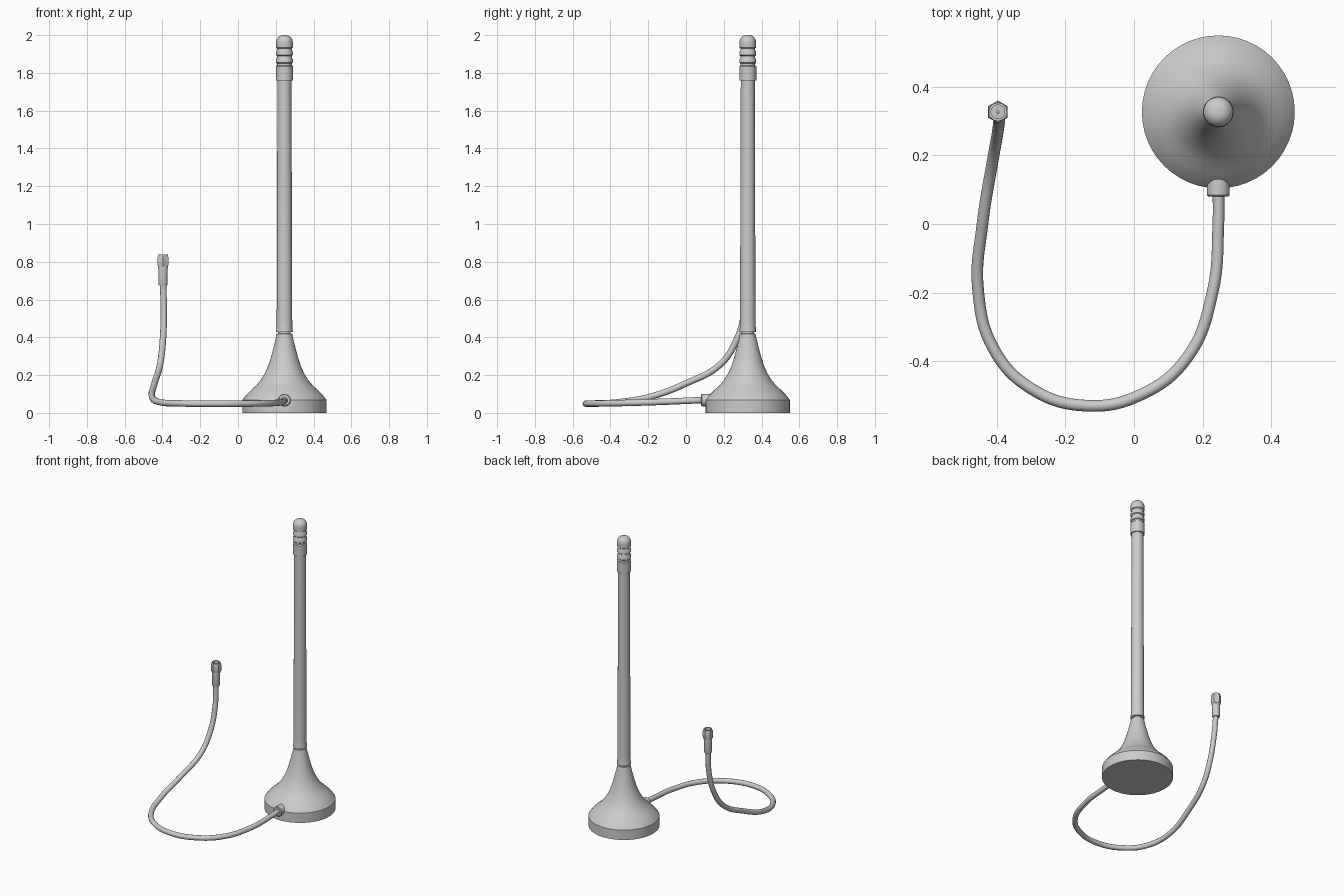
import bpy, bmesh, math
from mathutils import Matrix, Vector

if "Cube" in bpy.data.objects:
    bpy.data.objects.remove(bpy.data.objects["Cube"])

BX, BY = 0.246, 0.327      # base / mast axis
PX, PY = -0.397, 0.327     # plug axis


def finish(ob, angle=35):
    bpy.ops.object.select_all(action='DESELECT')
    ob.select_set(True)
    bpy.context.view_layer.objects.active = ob
    bpy.ops.object.shade_smooth_by_angle(angle=math.radians(angle))


def lathe(name, profile, loc, sides=48, turn=0.0, rot=None, closed=False):
    """Revolve (radius, height) points around z; zero radius makes a pole."""
    bm = bmesh.new()
    rings = []
    for r, z in profile:
        if r == 0:
            rings.append([bm.verts.new((0, 0, z))] * sides)
        else:
            rings.append([bm.verts.new((r * math.cos(turn + math.tau * i / sides),
                                        r * math.sin(turn + math.tau * i / sides), z))
                          for i in range(sides)])
    pairs = list(zip(rings, rings[1:]))
    if closed:
        pairs.append((rings[-1], rings[0]))
    for a, b in pairs:
        for i in range(sides):
            j = (i + 1) % sides
            bm.faces.new(list(dict.fromkeys((a[i], a[j], b[j], b[i]))))
    bmesh.ops.recalc_face_normals(bm, faces=bm.faces)
    if rot:
        bmesh.ops.transform(bm, matrix=rot, verts=bm.verts)
    me = bpy.data.meshes.new(name)
    bm.to_mesh(me)
    bm.free()
    ob = bpy.data.objects.new(name, me)
    ob.location = loc
    bpy.context.collection.objects.link(ob)
    finish(ob)
    return ob


# Flared magnetic base with a thin neck for the mast
lathe("base", [(0, 0), (0.223, 0), (0.223, 0.068), (0.205, 0.092), (0.18, 0.118),
               (0.15, 0.145), (0.125, 0.175), (0.104, 0.21), (0.086, 0.25),
               (0.070, 0.30), (0.057, 0.35), (0.047, 0.39), (0.041, 0.418),
               (0.033, 0.420), (0.033, 0.440), (0, 0.440)], (BX, BY, 0))

# Slightly tapered mast with a flared foot
lathe("mast", [(0, 0.428), (0.045, 0.428), (0.0425, 0.445), (0.041, 0.50), (0.037, 1.77),
               (0, 1.77)], (BX, BY, 0), 32)

# Ribbed tip cap with rounded top
cap = [(0, 1.76), (0.045, 1.76), (0.045, 1.835)]
for z in (1.84, 1.88, 1.92):
    cap += [(0.039, z), (0.039, z + 0.010), (0.044, z + 0.014), (0.044, z + 0.032)]
cap += [(0.008 + 0.036 * math.cos(a), 1.962 + 0.038 * math.sin(a))
        for a in (math.radians(15 * k) for k in range(7))]
cap.append((0, 2.0))
lathe("tip_cap", cap, (BX, BY, 0), 32)

# Cable outlet on the front of the base
lathe("cable_outlet", [(0, 0), (0.029, 0), (0.033, 0.004), (0.033, 0.12), (0, 0.12)],
      (BX, 0.08, 0.068), 32, rot=Matrix.Rotation(-math.pi / 2, 4, 'X'))

# Looping cable
path = [(BX, 0.12, 0.070), (BX, 0.0, 0.064), (0.229, -0.20, 0.056), (0.155, -0.39, 0.051),
        (0.02, -0.498, 0.049), (-0.14, -0.530, 0.049), (-0.30, -0.480, 0.050),
        (-0.41, -0.363, 0.056), (-0.455, -0.19, 0.085), (-0.442, 0.0, 0.156),
        (-0.413, 0.18, 0.255), (-0.398, 0.265, 0.38), (-0.393, 0.310, 0.53),
        (PX, PY, 0.70)]
cu = bpy.data.curves.new("cable", 'CURVE')
cu.dimensions = '3D'
cu.bevel_depth = 0.017
cu.bevel_resolution = 4
cu.use_fill_caps = True
cu.resolution_u = 8
sp = cu.splines.new('BEZIER')
sp.bezier_points.add(len(path) - 1)
for bp, co in zip(sp.bezier_points, path):
    bp.co = co
    bp.handle_left_type = bp.handle_right_type = 'AUTO'
cable = bpy.data.objects.new("cable", cu)
bpy.context.collection.objects.link(cable)
bpy.ops.object.select_all(action='DESELECT')
cable.select_set(True)
bpy.context.view_layer.objects.active = cable
bpy.ops.object.convert(target='MESH')
finish(bpy.context.object, 60)

# Plug: crimp sleeve, hex nut, hollow barrel and centre pin
lathe("plug_sleeve", [(0, 0.675), (0.022, 0.675), (0.025, 0.685), (0.025, 0.775), (0, 0.775)],
      (PX, PY, 0), 24)
lathe("plug_nut", [(0.026, 0.775), (0.030, 0.775), (0.033, 0.783), (0.033, 0.822),
                   (0.030, 0.832), (0.026, 0.832)], (PX, PY, 0), 6, math.pi / 6, closed=True)
lathe("plug_barrel", [(0, 0.765), (0.027, 0.765), (0.027, 0.838), (0.020, 0.838),
                      (0.020, 0.79), (0, 0.79)], (PX, PY, 0), 24)
lathe("plug_pin", [(0, 0.785), (0.005, 0.785), (0.005, 0.82), (0, 0.825)], (PX, PY, 0), 12)
